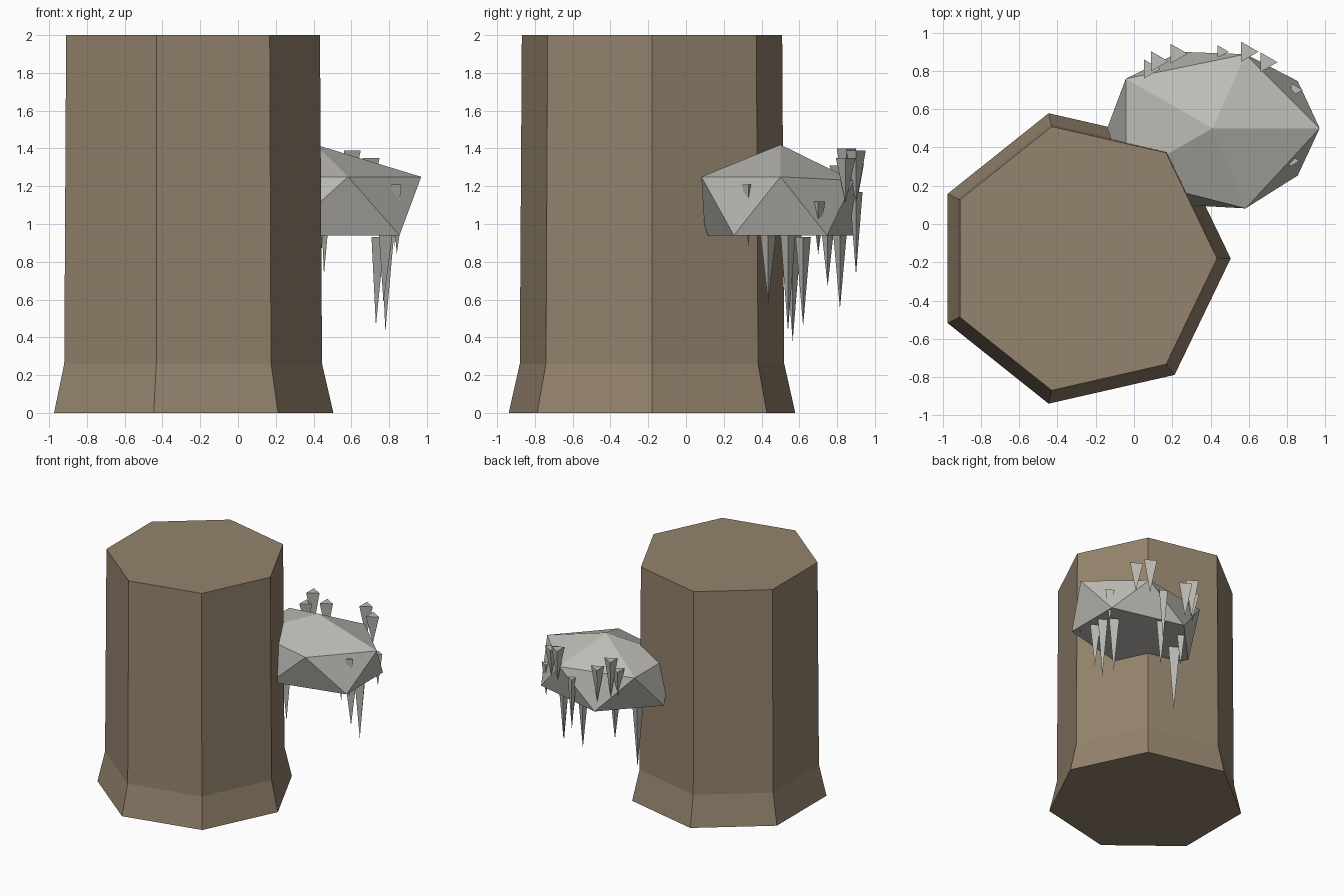
import bpy
import bmesh
from math import cos, sin, radians, tau

cube = bpy.data.objects.get("Cube")
if cube:
    bpy.data.objects.remove(cube)


def make_material(name, colour):
    mat = bpy.data.materials.new(name)
    mat.use_nodes = True
    mat.diffuse_color = (*colour, 1)
    mat.node_tree.nodes["Principled BSDF"].inputs["Base Color"].default_value = (*colour, 1)
    return mat


def ring(bm, centre, rx, ry, z, sides, turn=0):
    """Add a horizontal ring of vertices."""
    return [bm.verts.new((centre[0] + rx * cos(turn + tau * i / sides),
                          centre[1] + ry * sin(turn + tau * i / sides), z))
            for i in range(sides)]


def finish(bm, name, mat):
    bmesh.ops.recalc_face_normals(bm, faces=bm.faces)
    mesh = bpy.data.meshes.new(name)
    bm.to_mesh(mesh)
    bm.free()
    mesh.materials.append(mat)
    obj = bpy.data.objects.new(name, mesh)
    bpy.context.collection.objects.link(obj)
    return obj


bark = make_material("bark brown", (0.30, 0.23, 0.155))
stone = make_material("pale grey", (0.51, 0.50, 0.465))

# Trunk: seven-sided column with a flared foot
bm = bmesh.new()
profile = [(0.778, 0), (0.718, 0.26), (0.707, 2)]
rings = [ring(bm, (-0.273, -0.18), r, r, z, 7) for r, z in profile]
for low, high in zip(rings, rings[1:]):
    for i in range(7):
        j = (i + 1) % 7
        bm.faces.new((low[i], low[j], high[j], high[i]))
bm.faces.new(rings[0])
bm.faces.new(rings[-1])
finish(bm, "trunk", bark)

# Growth: faceted, flat-bottomed clump on the side of the trunk
bm = bmesh.new()
middle = (0.41, 0.5)
upper = ring(bm, middle, 0.56, 0.44, 1.25, 5)
lower = ring(bm, middle, 0.55, 0.42, 0.94, 5, radians(36))
apex = bm.verts.new((*middle, 1.42))
upper[1].co.y, upper[1].co.z = 0.887, 1.23
for i in range(5):
    j = (i + 1) % 5
    bm.faces.new((upper[i], upper[j], apex))
    bm.faces.new((upper[i], lower[i], upper[j]))
    bm.faces.new((lower[i], lower[j], upper[j]))
bm.faces.new(lower)
finish(bm, "growth", stone)

# Spikes: three-sided cones, each given as x, y, tip z, top z, radius
spikes = [
    (0.73, 0.62, 0.46, 0.93, 0.047),
    (0.78, 0.54, 0.43, 1.10, 0.060),
    (0.77, 0.435, 0.58, 0.98, 0.052),
    (0.83, 0.33, 0.88, 1.21, 0.035),
    (0.84, 0.70, 0.84, 1.12, 0.042),
    (0.065, 0.565, 0.38, 0.96, 0.055),
    (0.15, 0.75, 0.67, 1.02, 0.045),
    (0.41, 0.815, 0.55, 1.08, 0.055),
    (0.455, 0.90, 0.73, 1.17, 0.040),
    (0.59, 0.90, 1.11, 1.39, 0.060),
    (0.69, 0.845, 1.11, 1.35, 0.060),
    (0.22, 0.89, 1.03, 1.32, 0.060),
    (0.12, 0.85, 1.08, 1.40, 0.060),
    (0.08, 0.81, 1.08, 1.31, 0.058),
]
for n, (x, y, tip_z, top_z, radius) in enumerate(spikes, 1):
    bm = bmesh.new()
    rim = ring(bm, (x, y), radius, radius, top_z, 3)
    tip = bm.verts.new((x, y, tip_z))
    bm.faces.new(rim)
    for i in range(3):
        bm.faces.new((rim[i], rim[(i + 1) % 3], tip))
    finish(bm, f"spike_{n}", stone)
